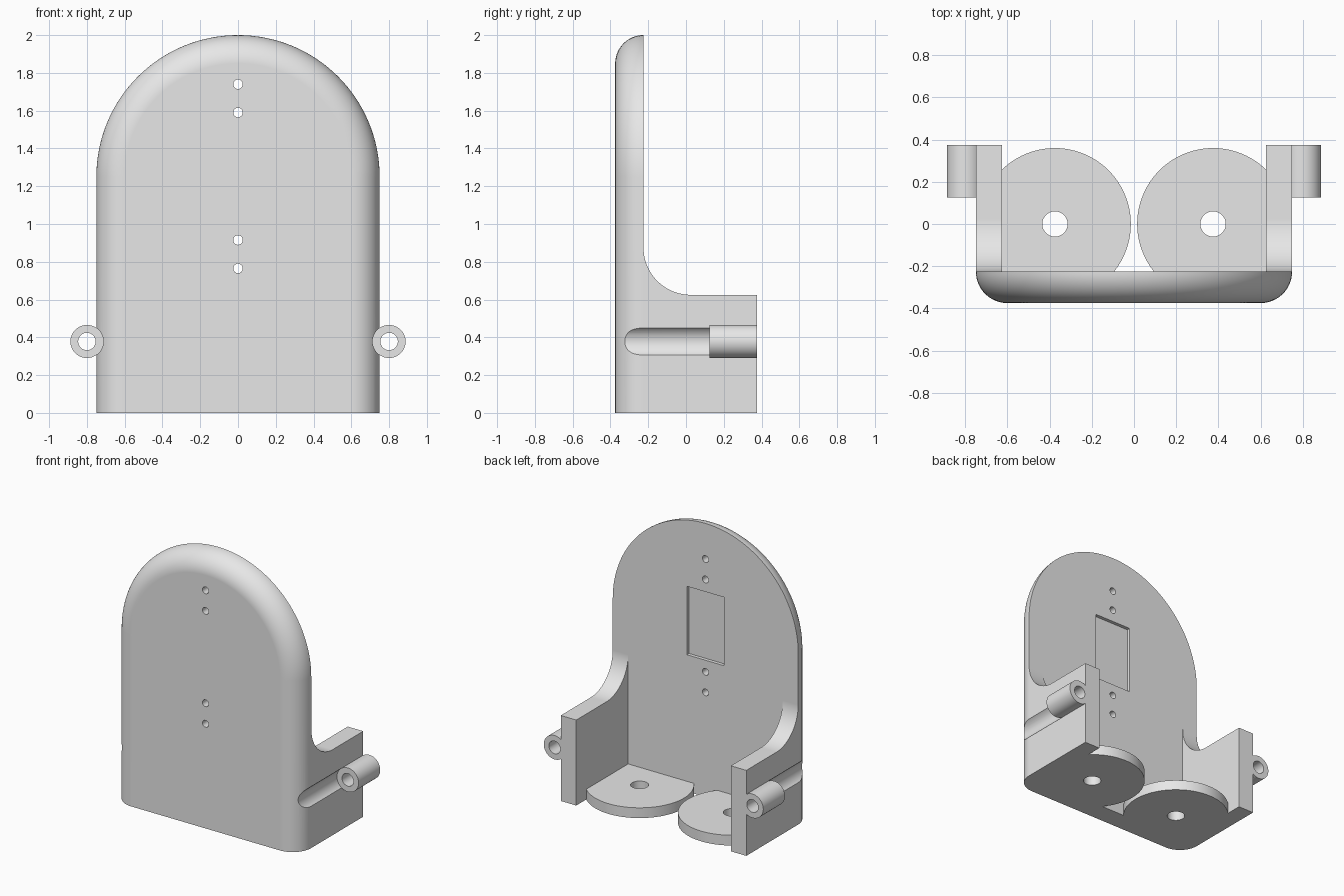
import bpy
import bmesh
from math import sin, cos, pi, radians
from mathutils import Matrix, Vector

cube = bpy.data.objects.get("Cube")
if cube:
    bpy.data.objects.remove(cube, do_unlink=True)

# One plain grey for the whole bracket
GREY = (0.8, 0.8, 0.8, 1)
grey = bpy.data.materials.new("plain grey")
grey.use_nodes = True
grey.diffuse_color = GREY
grey.node_tree.nodes["Principled BSDF"].inputs["Base Color"].default_value = GREY

FRONT, PLATE_BACK, BACK = -0.375, -0.225, 0.375
HALF, EDGE, ARCH_Z = 0.75, 0.15, 1.25


def finish(name, bm):
    bmesh.ops.recalc_face_normals(bm, faces=bm.faces)
    mesh = bpy.data.meshes.new(name)
    bm.to_mesh(mesh)
    bm.free()
    mesh.materials.append(grey)
    obj = bpy.data.objects.new(name, mesh)
    bpy.context.collection.objects.link(obj)
    return obj


def loft(name, rings):
    """Skin a row of closed rings and cap both ends."""
    bm = bmesh.new()
    rows = [[bm.verts.new(p) for p in ring] for ring in rings]
    n = len(rows[0])
    for a, b in zip(rows, rows[1:]):
        for i in range(n):
            j = (i + 1) % n
            bm.faces.new((a[i], a[j], b[j], b[i]))
    bm.faces.new(rows[0])
    bm.faces.new(rows[-1])
    return finish(name, bm)


def box(name, x, y, z):
    ring = [(x[0], y[0]), (x[1], y[0]), (x[1], y[1]), (x[0], y[1])]
    return loft(name, [[(px, py, pz) for px, py in ring] for pz in z])


def rod(name, start, end, radius, segments=48):
    """Solid cylinder between two points."""
    start, end = Vector(start), Vector(end)
    axis = end - start
    turn = axis.to_track_quat('Z', 'Y').to_matrix().to_4x4()
    bm = bmesh.new()
    bmesh.ops.create_cone(bm, cap_ends=True, segments=segments, radius1=radius,
                          radius2=radius, depth=axis.length,
                          matrix=Matrix.Translation((start + end) / 2) @ turn)
    return finish(name, bm)


def combine(target, other, operation):
    other.hide_render = True
    mod = target.modifiers.new(operation.lower(), 'BOOLEAN')
    mod.operation = operation
    mod.solver = 'EXACT'
    mod.object = other
    bpy.context.view_layer.objects.active = target
    bpy.ops.object.modifier_apply(modifier=mod.name)
    bpy.data.objects.remove(other, do_unlink=True)


def arch(r, y, steps=64):
    curve = [(r * cos(pi * i / steps), y, ARCH_Z + r * sin(pi * i / steps))
             for i in range(steps + 1)]
    return [(r, y, 0)] + curve + [(-r, y, 0)]


# Arched block with a rounded front rim
rings = [arch(HALF, BACK)]
for i in range(17):
    a = pi / 2 * i / 16
    rings.append(arch(HALF - EDGE + EDGE * cos(a), PLATE_BACK - EDGE * sin(a)))
bracket = loft("arched_bracket", rings)

# Clear the space between the side walls
combine(bracket, box("inner_cut", (-0.625, 0.625), (PLATE_BACK, 1), (-0.5, 3)), 'DIFFERENCE')

# Clear above the side walls, leaving a concave sweep up to the plate
side = [(PLATE_BACK, 3)]
for i in range(25):
    a = pi / 2 * i / 24
    side.append((PLATE_BACK + 0.25 * (1 - cos(a)), 0.875 - 0.25 * sin(a)))
side += [(1, 0.625), (1, 3)]
combine(bracket, loft("upper_cut", [[(x, y, z) for y, z in side] for x in (-1, 1)]), 'DIFFERENCE')

for s in (-1, 1):
    # Floor disc with its hole
    x = s * 0.375
    combine(bracket, rod("floor_disc", (x, 0, 0), (x, 0, 0.075), 0.36, 96), 'UNION')
    combine(bracket, rod("disc_hole", (x, 0, -0.1), (x, 0, 0.2), 0.06), 'DIFFERENCE')
    # Side groove leading to a tube
    x, z = s * 0.8, 0.378
    combine(bracket, rod("groove", (x, -0.6, z), (x, 0.125, z), 0.0875), 'DIFFERENCE')
    combine(bracket, rod("side_tube", (x, 0.125, z), (x, BACK, z), 0.0875), 'UNION')
    combine(bracket, rod("tube_hole", (x, 0.05, z), (x, 0.5, z), 0.046), 'DIFFERENCE')

# Screw holes and the shallow pocket in the back of the plate
for z in (0.765, 0.915, 1.59, 1.74):
    combine(bracket, rod("screw_hole", (0, -0.6, z), (0, 0, z), 0.025, 32), 'DIFFERENCE')
combine(bracket, box("pocket", (-0.15, 0.15), (PLATE_BACK - 0.025, 0), (1, 1.5)), 'DIFFERENCE')

# Smooth curves, crisp edges
bpy.ops.object.select_all(action='DESELECT')
bracket.select_set(True)
bpy.context.view_layer.objects.active = bracket
bpy.ops.object.shade_smooth_by_angle(angle=radians(30))
weighted = bracket.modifiers.new("weighted_normals", 'WEIGHTED_NORMAL')
weighted.keep_sharp = True
